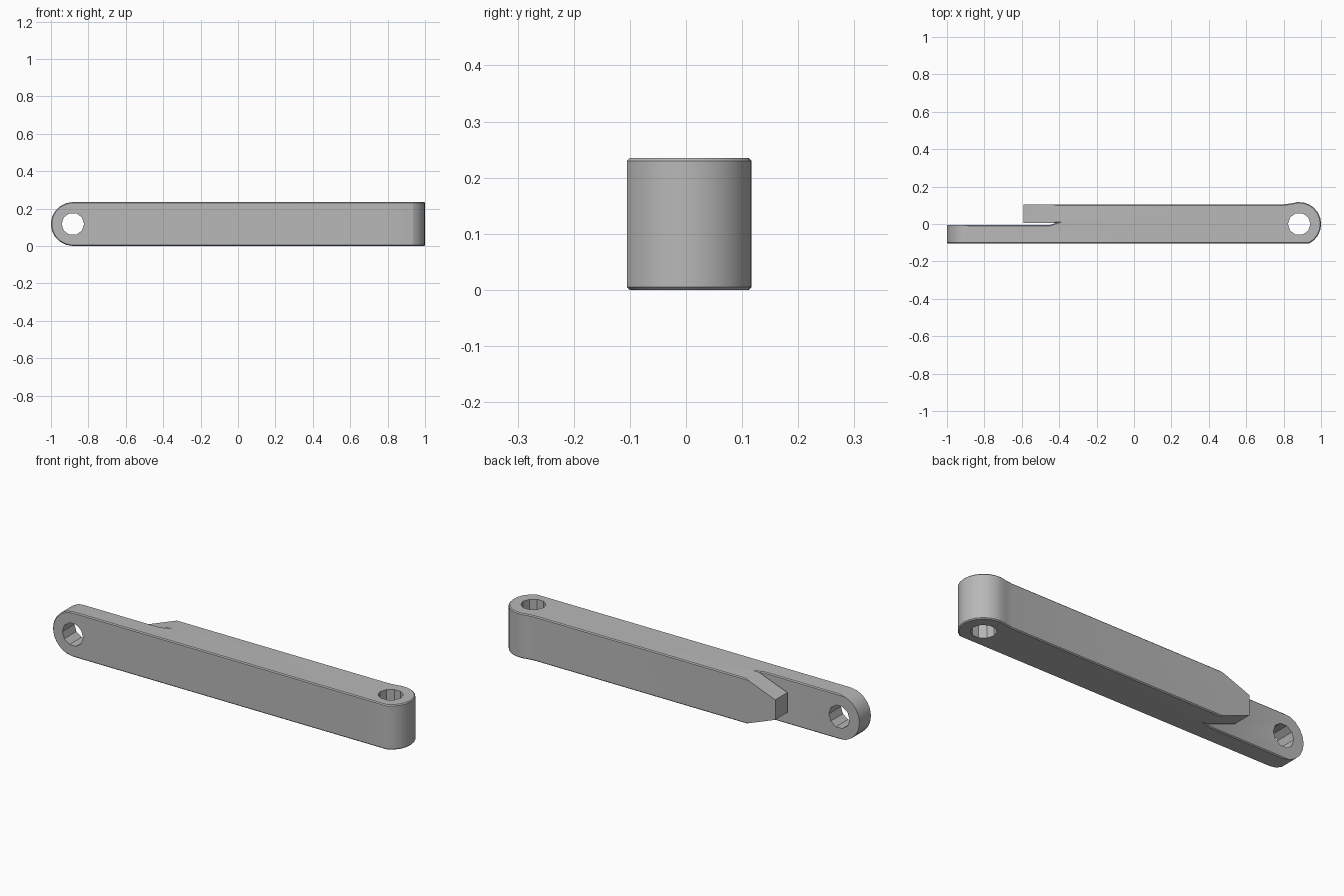
import bpy, bmesh
from math import cos, sin, pi, radians
from mathutils import Vector

if "Cube" in bpy.data.objects:
    bpy.data.objects.remove(bpy.data.objects["Cube"], do_unlink=True)

H = 0.235          # bar height
R = H / 2          # radius of the rounded ends
T = 0.105          # half thickness of the bar
EYE = 0.883        # distance of both holes from the middle

grey = bpy.data.materials.new("plain_grey")
grey.use_nodes = True
grey.diffuse_color = (0.48, 0.48, 0.48, 1)
grey.node_tree.nodes["Principled BSDF"].inputs["Base Color"].default_value = grey.diffuse_color


def arc(cx, cy, r, start, end, n):
    step = radians(end - start) / n
    return [(cx + r * cos(radians(start) + i * step),
             cy + r * sin(radians(start) + i * step)) for i in range(n + 1)]


def prism(name, points, axis, low, high, chamfer=0):
    """Extrude a flat outline along z (plan) or y (elevation)."""
    def place(u, v, w):
        return Vector((u, v, w)) if axis == "z" else Vector((u, w, v))
    bm = bmesh.new()
    base = bm.faces.new([bm.verts.new(place(u, v, low)) for u, v in points])
    top = bmesh.ops.extrude_face_region(bm, geom=[base], use_keep_orig=True)
    verts = [g for g in top["geom"] if isinstance(g, bmesh.types.BMVert)]
    bmesh.ops.translate(bm, verts=verts, vec=place(0, 0, high - low))
    bmesh.ops.recalc_face_normals(bm, faces=bm.faces[:])
    if chamfer:
        k = 2 if axis == "z" else 1
        rim = [e for e in bm.edges
               if abs(e.verts[0].co[k] - e.verts[1].co[k]) < 1e-6]
        bmesh.ops.bevel(bm, geom=rim, offset=chamfer, segments=1, affect="EDGES")
    mesh = bpy.data.meshes.new(name)
    bm.to_mesh(mesh)
    bm.free()
    mesh.materials.append(grey)
    obj = bpy.data.objects.new(name, mesh)
    bpy.context.collection.objects.link(obj)
    return obj


def carve(target, cutter, operation):
    cutter.hide_render = True
    mod = target.modifiers.new("carve", "BOOLEAN")
    mod.operation, mod.object, mod.solver = operation, cutter, "EXACT"
    bpy.context.view_layer.objects.active = target
    bpy.ops.object.modifier_apply(modifier=mod.name)
    bpy.data.objects.remove(cutter, do_unlink=True)


# Bar in plan: rounded eye on the left, half-lap step on the right
plan = [(-1.1, -T), (0.8, -T)]
plan += arc(EYE, 0, R, -110, 110, 14)
plan += [(0.8, T), (-0.59, T), (-0.59, 0.005), (-0.42, 0.005),
         (-0.45, -0.005), (-1.1, -0.005)]
bar = prism("link_bar", plan, "z", 0, H, 0.005)

# Rounded elevation of the lapped end
side = arc(-EYE, R, R, 90, 270, 10) + [(1.2, 0), (1.2, H)]
carve(bar, prism("end_rounder", side, "y", -T, 0.3, 0.005), "INTERSECT")

# Pointed end of the rear half
for edge, tip, out in ((H, 0.17, H + 0.1), (0, 0.065, -0.1)):
    wedge = [(-0.42, edge), (-0.62, tip + (tip - edge) * 0.18), (-0.62, out), (-0.42, out)]
    carve(bar, prism("tip_cutter", wedge, "y", 0, 0.3), "DIFFERENCE")

# Pin holes, one crosswise and one upright
hole = arc(-EYE, R, 0.06, 0, 324, 9)
carve(bar, prism("cross_hole", hole, "y", -0.3, 0.3), "DIFFERENCE")
hole = arc(EYE, 0, 0.06, 0, 324, 9)
carve(bar, prism("upright_hole", hole, "z", -0.2, 0.5), "DIFFERENCE")

# Smooth rounded end, crisp edges
bpy.ops.object.select_all(action="DESELECT")
bar.select_set(True)
bpy.context.view_layer.objects.active = bar
bpy.ops.object.shade_smooth_by_angle(angle=radians(30))
